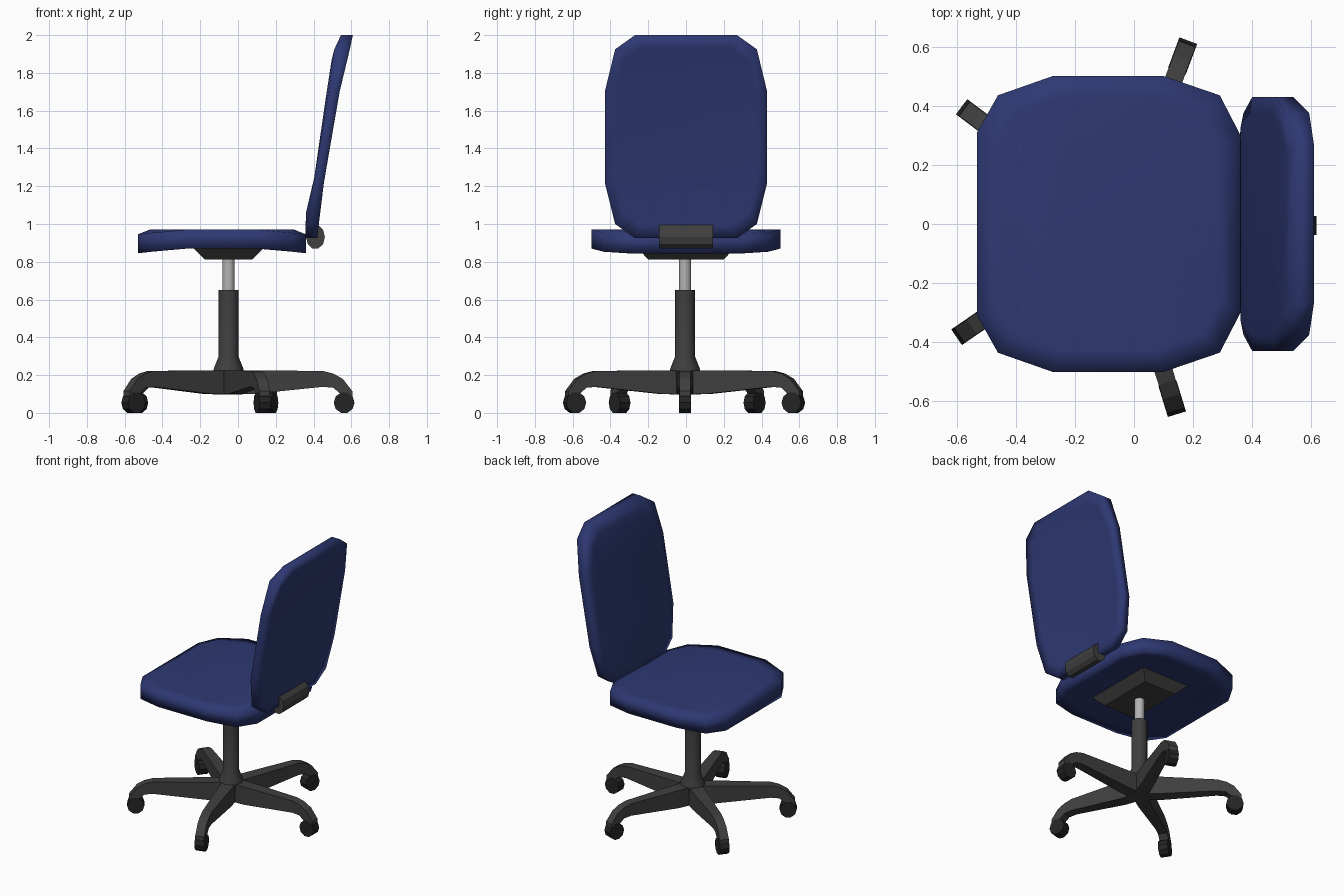
import bpy, bmesh
from math import cos, sin, pi, radians
from mathutils import Matrix, Vector

if "Cube" in bpy.data.objects:
    bpy.data.objects.remove(bpy.data.objects["Cube"])

CX, CY = -0.05, -0.005      # axis of the column


def material(name, rgb):
    m = bpy.data.materials.new(name)
    m.diffuse_color = (*rgb, 1)
    m.use_nodes = True
    m.node_tree.nodes["Principled BSDF"].inputs["Base Color"].default_value = m.diffuse_color
    return m


BLUE = material("blue_fabric", (0.027, 0.04, 0.17))
DARK = material("dark_plastic", (0.05, 0.05, 0.05))
BLACK = material("black_rubber", (0.018, 0.018, 0.018))
STEEL = material("light_steel", (0.45, 0.45, 0.45))


def add(name, bm, mat, smooth=None):
    bmesh.ops.recalc_face_normals(bm, faces=bm.faces[:])
    me = bpy.data.meshes.new(name)
    bm.to_mesh(me)
    bm.free()
    me.materials.append(mat)
    ob = bpy.data.objects.new(name, me)
    bpy.context.collection.objects.link(ob)
    if smooth:
        bpy.ops.object.select_all(action='DESELECT')
        ob.select_set(True)
        bpy.context.view_layer.objects.active = ob
        bpy.ops.object.shade_smooth_by_angle(angle=radians(smooth))
    return ob


def loft(bm, rings):
    for a, b in zip(rings, rings[1:]):
        for i in range(len(a)):
            j = (i + 1) % len(a)
            bm.faces.new((a[i], a[j], b[j], b[i]))


def cushion(name, half_rings):
    """Loft mirrored half outlines (inset, rim, rim, inset), capped with strips."""
    bm = bmesh.new()
    rings = []
    for half in half_rings:
        pts = half + [(x, -y, z) for x, y, z in reversed(half)]
        rings.append([bm.verts.new(p) for p in pts])
    loft(bm, rings)
    for r in (rings[0], rings[-1]):
        n = len(r)
        for i in range(n // 2 - 1):
            bm.faces.new((r[i], r[i + 1], r[n - 2 - i], r[n - 1 - i]))
    add(name, bm, BLUE, 120)


def lathe(name, profile, mat, n=12):
    bm = bmesh.new()
    rings = [[bm.verts.new((CX + r * cos(2 * pi * i / n), CY + r * sin(2 * pi * i / n), z))
              for i in range(n)] for r, z in profile]
    loft(bm, rings)
    bm.faces.new(rings[0])
    bm.faces.new(rings[-1])
    add(name, bm, mat, 35)


# Seat: saddle-shaped rim, flat top and underside
seat = [(-.53, .31), (-.46, .435), (-.275, .5), (.10, .5), (.29, .435), (.36, .30)]
seat_z = [.945, .953, .97, .97, .953, .945]


def seat_ring(scale, zs):
    return [(-.085 + (x + .085) * scale, y * scale, z) for (x, y), z in zip(seat, zs)]


cushion("seat", [seat_ring(.85, [.972] * 6), seat_ring(1, seat_z),
                 seat_ring(1, [z - .1 for z in seat_z]), seat_ring(.85, [.872] * 6)])

# Backrest: reclined, curving back at the top
back = [(.27, 2.0), (.375, 1.925), (.43, 1.70), (.43, 1.22), (.375, 1.0), (.27, .925)]


def back_ring(scale, xs):
    return [(x, y * scale, 1.4625 + (z - 1.4625) * scale) for (y, z), x in zip(back, xs)]


cushion("backrest", [back_ring(.87, [.515, .495, .465, .405, .36, .358]),
                     back_ring(1, [.545, .51, .48, .40, .37, .357]),
                     back_ring(1, [.608, .592, .538, .455, .428, .42]),
                     back_ring(.87, [.588, .57, .53, .457, .428, .422])])

# Tapered plate under the seat
bm = bmesh.new()
rings = [[bm.verts.new((CX + sx * hx, sy * hy, z))
          for sx, sy in ((-1, -1), (1, -1), (1, 1), (-1, 1))]
         for hx, hy, z in ((.125, .2, .812), (.19, .26, .876))]
loft(bm, rings)
for r in rings:
    bm.faces.new(r)
add("seat_plate", bm, DARK)


def prism_y(bm, n, rx, rz, width, centre):
    """Prism with its axis along y."""
    m = Matrix.Translation(centre) @ Matrix.Diagonal((rx, 1, rz, 1)) \
        @ Matrix.Rotation(pi / 2, 4, 'X') @ Matrix.Rotation(pi / n, 4, 'Z')
    bmesh.ops.create_cone(bm, cap_ends=True, segments=n, radius1=1, radius2=1,
                          depth=width, matrix=m)


# Hinge joining the seat and the backrest
bm = bmesh.new()
prism_y(bm, 10, .05, .065, .285, (.41, 0, .932))
add("back_hinge", bm, DARK)

# Column with flared collar and hub, and the gas lift
lathe("column", [(.075, .097), (.08, .225), (.078, .235), (.052, .30), (.052, .65)], DARK)
lathe("gas_lift", [(.032, .60), (.032, .83)], STEEL)

# Five star legs with casters: (radius, top z, bottom z, half width)
leg = [(0, .225, .097, .045), (.13, .225, .10, .043), (.50, .222, .138, .031),
       (.555, .208, .133, .03), (.605, .18, .09, .03), (.655, .115, .07, .03)]
for k, ang in enumerate((0, 69.5, 143, 214.5, 287)):
    place = Matrix.Translation((CX, CY, 0)) @ Matrix.Rotation(radians(ang), 4, 'Z')
    bm = bmesh.new()
    rings = [[bm.verts.new(p) for p in ((r, -w, b), (r, w, b), (r, w, t), (r, -w, t))]
             for r, t, b, w in leg]
    loft(bm, rings)
    bm.faces.new(rings[0])
    bm.faces.new(rings[-1])
    bm.transform(place)
    add(f"base_leg_{k + 1}", bm, DARK)

    bm = bmesh.new()
    prism_y(bm, 10, .055, .0565, .064, (.612, 0, .0538))
    bm.transform(place)
    add(f"caster_{k + 1}", bm, BLACK)
